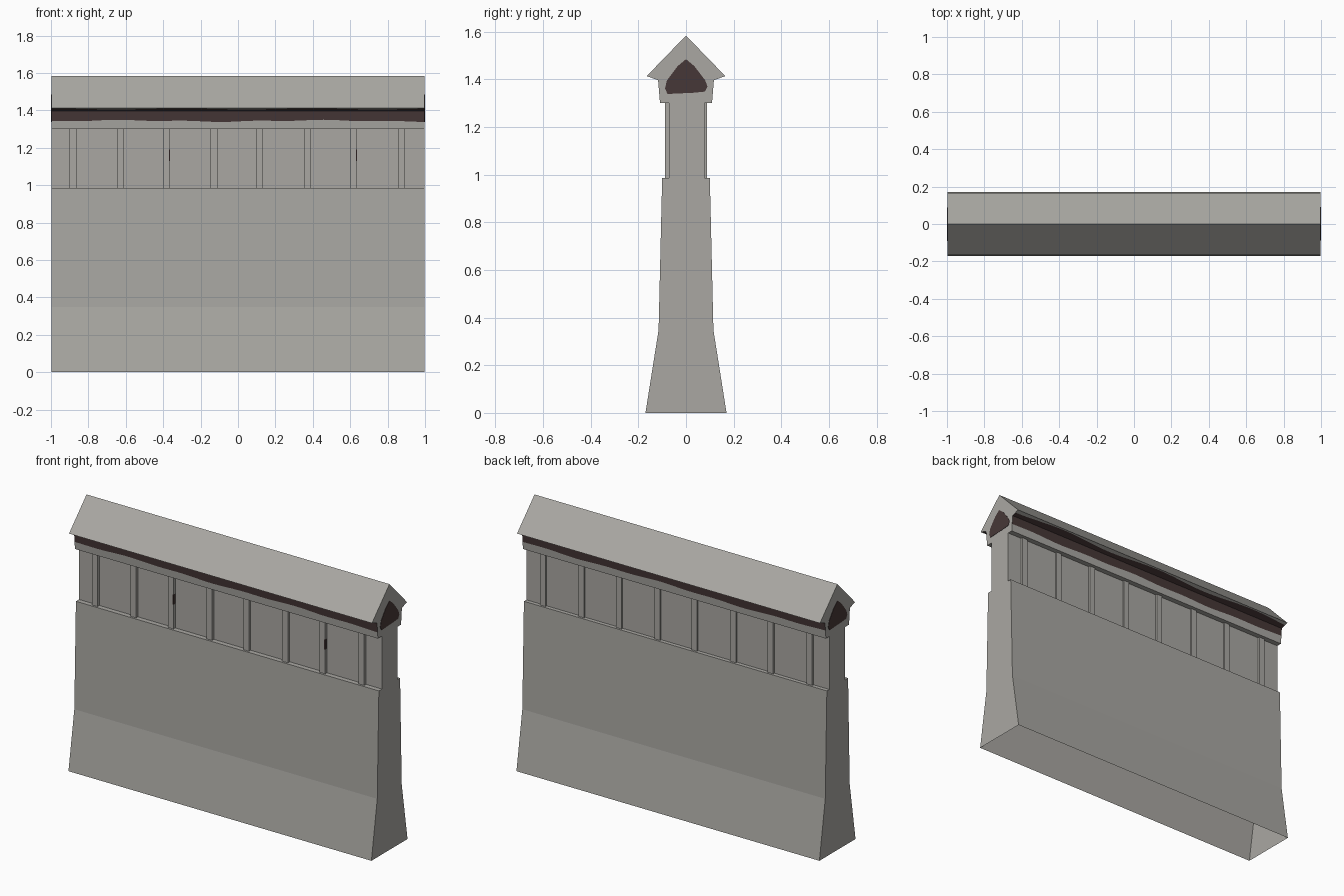
import bpy, bmesh, math

if "Cube" in bpy.data.objects:
    bpy.data.objects.remove(bpy.data.objects["Cube"])

def material(name, rgb):
    m = bpy.data.materials.new(name)
    m.diffuse_color = (*rgb, 1.0)
    m.use_nodes = True
    m.node_tree.nodes["Principled BSDF"].inputs["Base Color"].default_value = m.diffuse_color
    return m

stone = material("grey stone", (0.40, 0.39, 0.365))
stain = material("dark brown stain", (0.062, 0.039, 0.038))

HALF = 0.998          # wall half length, end plates finish at 1.0
PANEL = {-1: 0.071, 1: 0.077}
Z0, Z1 = 0.985, 1.30  # recessed panel band

def finish(name, bm, mats):
    me = bpy.data.meshes.new(name)
    bm.to_mesh(me)
    bm.free()
    for m in mats:
        me.materials.append(m)
    ob = bpy.data.objects.new(name, me)
    bpy.context.collection.objects.link(ob)
    return ob

def half_profile(side, x):
    """Cross-section from base to ridge; stain edges wander along x."""
    w = math.sin(6 * x + side) * 0.6 + math.sin(17 * x) * 0.4
    low = 1.344 + 0.006 * w
    out = 0.150 + 0.008 * math.sin(9 * x + 2 * side)
    p = PANEL[side]
    pts = [(0.170, 0), (0.115, 0.348), (0.100, Z0), (p, Z0), (p, Z1), (0.109, Z1),
           (0.109 + 0.008 * (low - Z1) / 0.096, low), (0.117, 1.396),
           (out, 1.396 + 0.017 * (out - 0.117) / 0.048), (0.165, 1.413)]
    return [(side * y, z) for y, z in pts]

# wall body with coping, extruded along x, open underneath
bm = bmesh.new()
N = 48
rings = []
for i in range(N + 1):
    x = -HALF + 2 * HALF * i / N
    outline = half_profile(-1, x) + [(0, 1.583)] + half_profile(1, x)[::-1]
    rings.append([bm.verts.new((x, y, z)) for y, z in outline])
last = len(rings[0]) - 1
for a, b in zip(rings, rings[1:]):
    for k in range(last):
        f = bm.faces.new((a[k], b[k], b[k + 1], a[k + 1]))
        f.material_index = 1 if min(k, last - 1 - k) in (6, 7) else 0
bm.faces.new(rings[0])
bm.faces.new(rings[-1][::-1])
bmesh.ops.recalc_face_normals(bm, faces=bm.faces)
finish("wall_body", bm, [stone, stain])

def box(bm, x0, x1, y0, y1, z0, z1):
    vs = bmesh.ops.create_cube(bm, size=1)["verts"]
    for v in vs:
        v.co = (x1 if v.co.x > 0 else x0, y1 if v.co.y > 0 else y0, z1 if v.co.z > 0 else z0)

# pilasters between panels; the back repeats the front turned half round
centres = (-0.8825, -0.6285, -0.382, -0.128, 0.115, 0.3715, 0.6175, 0.8745)
for side, name in ((-1, "front_pilasters"), (1, "back_pilasters")):
    bm = bmesh.new()
    for c in centres:
        x = -side * c
        ys = sorted((side * 0.060, side * 0.088))
        box(bm, x - 0.0185, x + 0.0185, *ys, Z0, Z1)
    finish(name, bm, [stone])

# small stain marks on two front pilasters
bm = bmesh.new()
for c in (-0.382, 0.6175):
    box(bm, c + 0.013, c + 0.0195, -0.089, -0.072, 1.13, 1.19)
finish("pilaster_marks", bm, [stain])

# stain patch on each gable end
patch = [(0, 1.484), (0.035, 1.455), (0.080, 1.396), (0.090, 1.370), (0.080, 1.348),
         (0.030, 1.343), (-0.078, 1.338), (-0.088, 1.362), (-0.080, 1.395), (-0.035, 1.455)]
for s, name in ((1, "right_gable_patch"), (-1, "left_gable_patch")):
    bm = bmesh.new()
    f = bm.faces.new([bm.verts.new((s * 0.996, s * y, z)) for y, z in patch])
    ext = bmesh.ops.extrude_face_region(bm, geom=[f])
    for v in ext["geom"]:
        if isinstance(v, bmesh.types.BMVert):
            v.co.x = s * 1.0
    bmesh.ops.recalc_face_normals(bm, faces=bm.faces)
    finish(name, bm, [stain])
